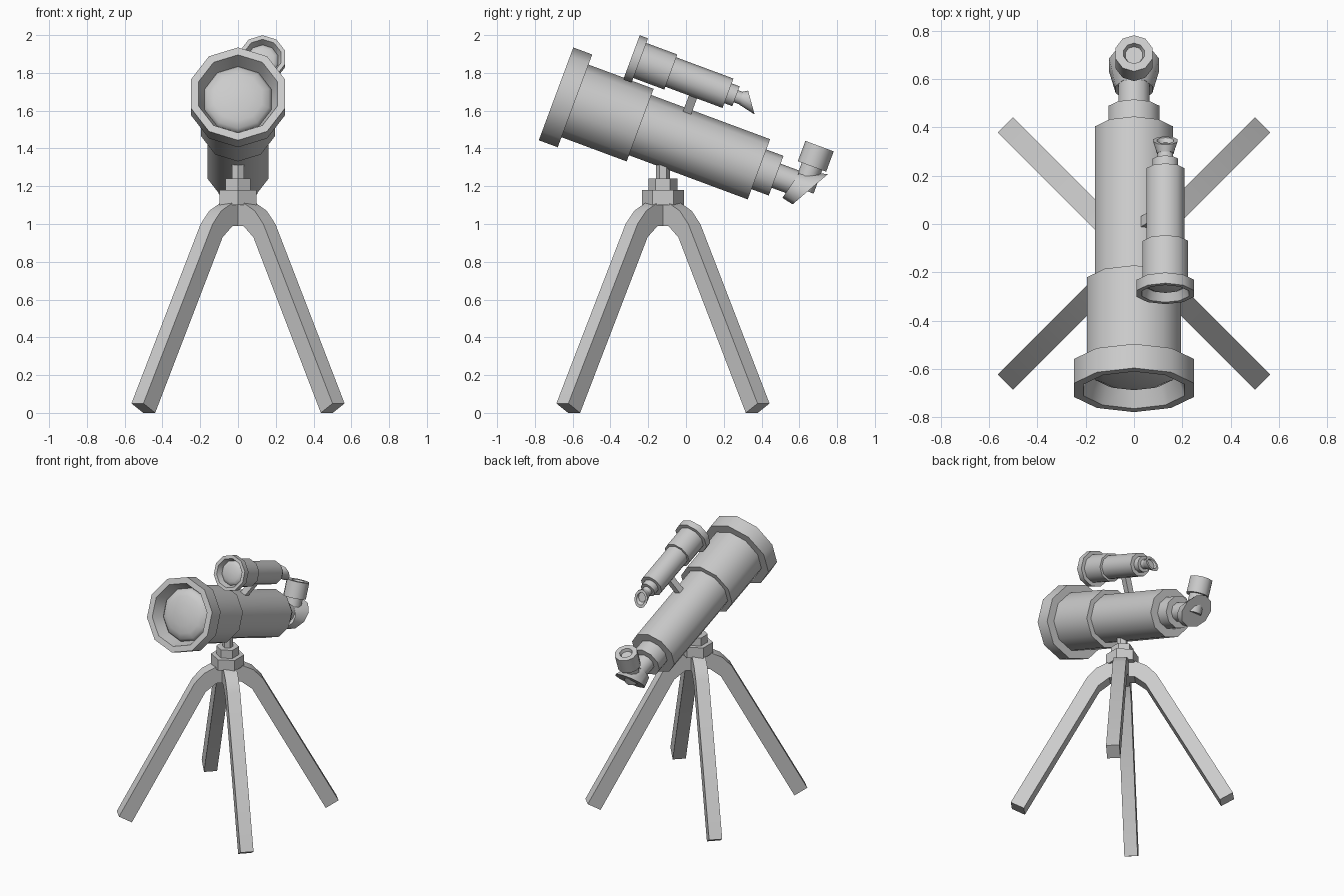
import bpy, bmesh, math
from mathutils import Vector

if "Cube" in bpy.data.objects:
    bpy.data.objects.remove(bpy.data.objects["Cube"], do_unlink=True)

grey = bpy.data.materials.new("light grey")
grey.use_nodes = True
grey.diffuse_color = (0.6, 0.6, 0.6, 1)
grey.node_tree.nodes["Principled BSDF"].inputs["Base Color"].default_value = (0.6, 0.6, 0.6, 1)

TILT = math.radians(20.4)
X, Y, Z = Vector((1, 0, 0)), Vector((0, 1, 0)), Vector((0, 0, 1))
ALONG = Vector((0, math.cos(TILT), -math.sin(TILT)))   # optical axis, front to back
UP = Vector((0, math.sin(TILT), math.cos(TILT)))       # square to the axis
MAIN = Vector((0, -0.688, 1.689))                      # centre of the main front rim
FINDER = Vector((0.13, -0.2885, 1.882))                # centre of the finder front rim


def finish(name, bm, smooth=42):
    bmesh.ops.recalc_face_normals(bm, faces=bm.faces)
    mesh = bpy.data.meshes.new(name)
    bm.to_mesh(mesh)
    bm.free()
    mesh.materials.append(grey)
    obj = bpy.data.objects.new(name, mesh)
    bpy.context.collection.objects.link(obj)
    bpy.ops.object.select_all(action="DESELECT")
    obj.select_set(True)
    bpy.context.view_layer.objects.active = obj
    if smooth:
        bpy.ops.object.shade_smooth_by_angle(angle=math.radians(smooth))
    return obj


def turned(name, origin, stations, axis=ALONG, up=UP, sides=10, smooth=42):
    """Rings of (distance, radius, lean, lift) along an axis, skinned and capped."""
    bm = bmesh.new()
    rings = []
    for dist, radius, *extra in stations:
        lean, lift = extra if extra else (0, 0)
        ring = []
        for i in range(sides):
            a = math.tau * i / sides
            ring.append(bm.verts.new(origin + X * radius * math.sin(a)
                                     + up * (radius * math.cos(a) + lift)
                                     + axis * (dist + lean * math.cos(a))))
        rings.append(ring)
    for r, s in zip(rings, rings[1:]):
        for i in range(sides):
            j = (i + 1) % sides
            bm.faces.new((r[i], r[j], s[j], s[i]))
    bm.faces.new(rings[0])
    bm.faces.new(rings[-1])
    return finish(name, bm, smooth)


def dome(depth, bulge, radius):
    """Stations of a shallow lens, from its tip to its edge."""
    angles = [math.radians(a) for a in (6, 25, 45, 65, 90)]
    return [(depth - bulge * math.cos(a), radius * math.sin(a)) for a in angles]


# Main telescope: hooded rim with a recess, lens and stepped tubes
turned("main_rim", MAIN, [(0.09, 0.185), (0, 0.22), (0, 0.262), (0.107, 0.262), (0.107, 0.19)])
turned("main_lens", MAIN, dome(0.088, 0.055, 0.188) + [(0.1, 0.188)])
turned("front_tube", MAIN, [(0.095, 0.205), (0.475, 0.205)])
turned("rear_tube", MAIN, [(0.46, 0.17), (1.146, 0.17)])
turned("rear_collar", MAIN, [(1.13, 0.112), (1.243, 0.112)])
turned("focus_tube", MAIN, [(1.23, 0.068), (1.35, 0.068)])

# Angled elbow and its upright eyepiece
turned("elbow", MAIN, [(1.335, 0.08, 0.02, -0.018), (1.4375, 0.108, 0.06, -0.004)])
EYE = MAIN + ALONG * 1.404
turned("eyepiece_neck", EYE, [(-0.02, 0.058), (0.12, 0.058)], UP, ALONG)
turned("eyepiece_cap", EYE, [(0.112, 0.08), (0.227, 0.08), (0.227, 0.045), (0.205, 0.038)],
       UP, ALONG)

# Finder scope
turned("finder_rim", FINDER, [(0.045, 0.085), (0, 0.102), (0, 0.125), (0.047, 0.125), (0.047, 0.09)])
turned("finder_lens", FINDER, dome(0.044, 0.025, 0.088) + [(0.06, 0.088)])
turned("finder_front_tube", FINDER, [(0.042, 0.099), (0.222, 0.099)])
turned("finder_rear_tube", FINDER, [(0.215, 0.083), (0.545, 0.083)])
turned("finder_collar", FINDER, [(0.535, 0.056), (0.59, 0.056)])
turned("finder_neck", FINDER, [(0.58, 0.034), (0.64, 0.034)])
turned("finder_eyepiece", FINDER, [(0.62, 0.036, -0.004, 0), (0.678, 0.053, -0.038, -0.003),
                                   (0.678, 0.036, -0.026, -0.003), (0.66, 0.03, -0.02, -0.003)])

# Slanted strut between the two tubes
bm = bmesh.new()
bmesh.ops.create_cube(bm, size=1)
for v in bm.verts:
    raised = v.co.z + 0.5
    v.co = (MAIN + X * (0.035 + 0.09 * raised + 0.05 * v.co.x)
            + UP * (0.13 + 0.15 * raised) + ALONG * (0.685 + 0.046 * v.co.y))
finish("finder_strut", bm, 0)

# Stepped hexagonal mount
BASE = Vector((0, -0.122, 0))
for name, low, high, radius in (("mount_base", 1.1, 1.18, 0.112),
                                ("mount_collar", 1.17, 1.24, 0.077),
                                ("mount_post", 1.23, 1.36, 0.036)):
    turned(name, BASE, [(low, radius), (high, radius)], Z, Y, 6, 0)

# Two crossed arches make the four square legs
OUTER = [(0.07, 1.12), (0.17, 1.07), (0.235, 1.0), (0.753, 0.05)]
INNER = [(0.665, 0), (0.16, 0.93), (0.085, 0.99)]
HALF = OUTER + INNER
PROFILE = HALF + [(-d, z) for d, z in reversed(HALF)]
for name, side in (("leg_arch_a", 1), ("leg_arch_b", -1)):
    out = Vector((1, side, 0)).normalized()
    across = out.cross(Z) * 0.045
    bm = bmesh.new()
    near, far = [[bm.verts.new(BASE + out * d + Z * z + across * k) for d, z in PROFILE]
                 for k in (-1, 1)]
    count = len(PROFILE)
    for i in range(count):
        j = (i + 1) % count
        bm.faces.new((near[i], near[j], far[j], far[i]))
    # Side walls: one quad per segment, matching outer and inner points
    n = len(HALF)
    for wall in (near, far):
        mirror = list(reversed(wall[n:]))
        for half in (wall[:n], mirror):
            bm.faces.new((half[2], half[3], half[4], half[5]))
            bm.faces.new((half[0], half[1], half[2], half[5], half[6]))
        bm.faces.new((wall[0], wall[n - 1], mirror[n - 1], mirror[0]))
    finish(name, bm, 35)
